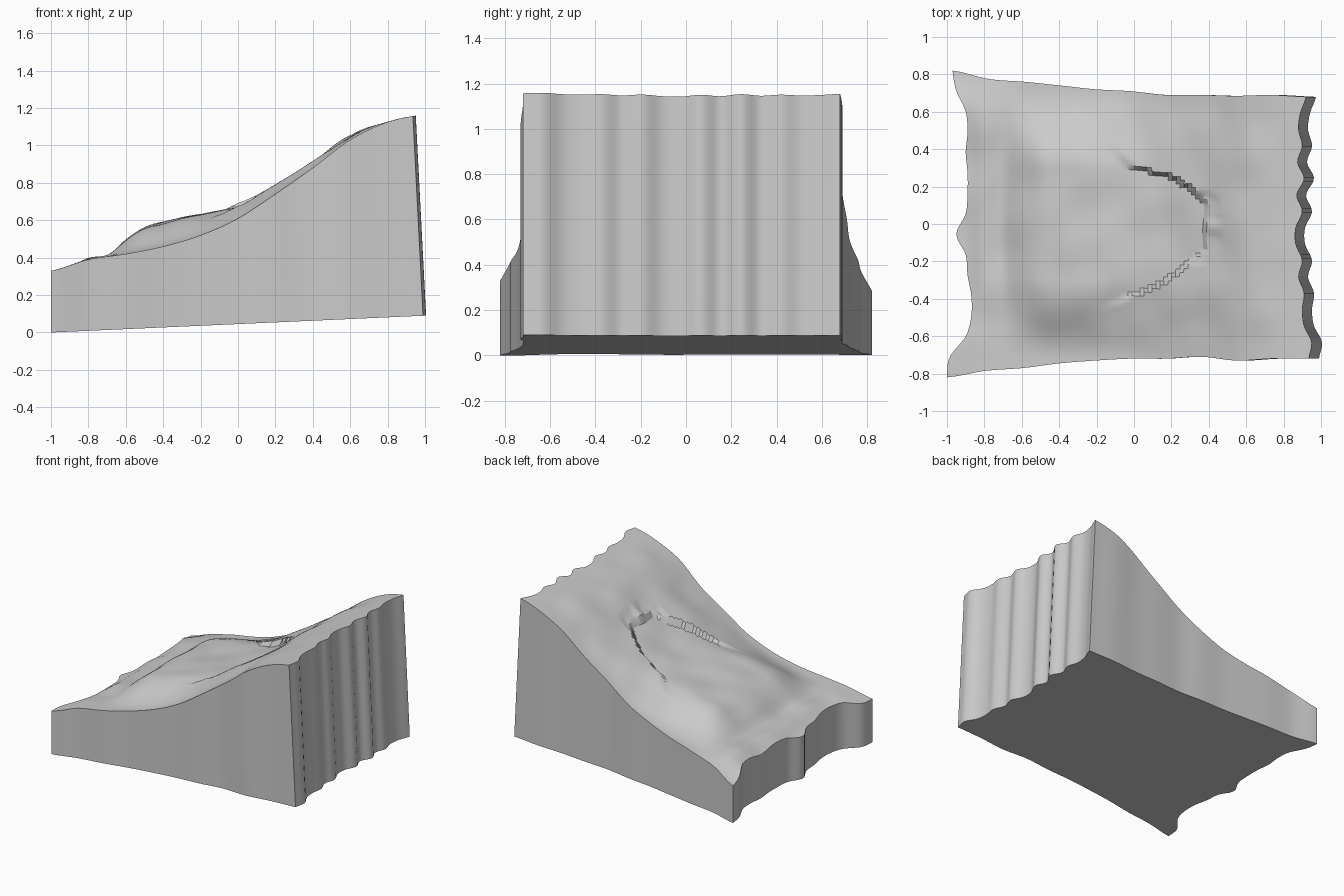
import bpy, bmesh, math

old = bpy.data.objects.get("Cube")
if old:
    bpy.data.objects.remove(old)

NX, NY = 84, 68


def curve(values, t):
    """Smooth curve through evenly spaced values, t from 0 to 1."""
    n = len(values) - 1
    s = min(max(t, 0), 1) * n
    i = min(int(s), n - 1)
    f = s - i
    a, b, c, d = (values[min(max(i + k, 0), n)] for k in (-1, 0, 1, 2))
    return b + f / 2 * (c - a + f * (2*a - 5*b + 4*c - d + f * (3*(b - c) + d - a)))


def smooth(a, b, x):
    t = min(max((x - a) / (b - a), 0), 1)
    return t * t * (3 - 2 * t)


# Plan outline of the block, each edge sampled evenly
low_end = [-1, -.985, -.9, -.87, -.87, -.89, -.9, -.95, -.9, -.89, -.89, -.9, -.89, -.9, -.95, -.97]
high_end = [.935, .95, .91, .90, .91, .88, .90, .865, .865, .90, .87, .91, .875, .90, .88, .89, .92]
front_edge = [-.82, -.785, -.77, -.745, -.73, -.72, -.72, -.71, -.73, -.72, -.72]
back_edge = [.82, .775, .76, .74, .72, .71, .69, .69, .685, .69, .68]
# Heights along the slope, and the swelling of the slipped mass
slope = [.33, .39, .42, .46, .52, .61, .74, .88, 1.03, 1.125, 1.165]
swelling = [0, -.02, 0, .00, .07, .12, .13, .125, .11, .095, .08, .065, .05, .04, .03, .025, .02, .01, 0, 0, 0]
# Half widths of the slip scar toward back and front, from its open end to its head
scar_back = [.41, .39, .30, .28, .26, .20, .12]
scar_front = [.45, .42, .38, .34, .29, .22, .14]


def in_scar(x, y):
    t = (x + .2) / .58
    if t > 1 or t < 0:
        return t < 0 and -.45 < y < .41
    return -curve(scar_front, t) < y < curve(scar_back, t)


def in_crack(x, y):
    return x < .46 - .8 * max(abs(y) - .1, 0) and .3 < x and .03 < abs(y + .02) < .18


def height(x, y):
    z = curve(slope, (x + 1) / 2)
    bump = curve(swelling, (x + 1) / 2)
    z += bump * (1 - smooth(.3, .72, abs(y)))
    z -= .05 * smooth(-.5, -.95, x) * smooth(.6, .82, y)
    ripple = math.sin(9*x + 4*y) * math.sin(11*y - 3*x) + .6 * math.sin(19*x - 6*y + 1) * math.sin(15*y + 8*x)
    z += .006 * ripple * smooth(.75, .5, abs(y)) * smooth(1, .5, x)
    if in_scar(x, y):
        z -= .045 * smooth(-.22, .2, x)
    elif in_crack(x, y):
        z -= .012
    return z


# Top surface
bm = bmesh.new()
grid = []
for i in range(NX + 1):
    column = []
    for j in range(NY + 1):
        u, v = i / NX, j / NY
        x0, x1 = curve(low_end, v), curve(high_end, v)
        y0, y1 = curve(front_edge, u), curve(back_edge, u)
        # Fade the wavy ends out so the inner grid stays square
        x = -.93 + 1.83 * u + (x0 + .93) * (1 - u) ** 4 + (x1 - .9) * u ** 4
        y = y0 + (y1 - y0) * v
        column.append(bm.verts.new((x, y, height(x, y))))
    grid.append(column)
for i in range(NX):
    for j in range(NY):
        bm.faces.new((grid[i][j], grid[i+1][j], grid[i+1][j+1], grid[i][j+1]))

# Side walls down to a gently tilted base
rim = [grid[i][0] for i in range(NX)] + [grid[NX][j] for j in range(NY)]
rim += [grid[i][NY] for i in range(NX, 0, -1)] + [grid[0][j] for j in range(NY, 0, -1)]
base = []
for p in rim:
    x = p.co.x + .05 * max(p.co.x, 0) * p.co.z
    base.append(bm.verts.new((x, p.co.y, .045 * (x + 1))))
for k in range(len(rim)):
    n = (k + 1) % len(rim)
    bm.faces.new((rim[k], base[k], base[n], rim[n]))
bm.faces.new(base[::-1])
bmesh.ops.recalc_face_normals(bm, faces=bm.faces)

mesh = bpy.data.meshes.new("hillside_block")
bm.to_mesh(mesh)
bm.free()
block = bpy.data.objects.new("hillside_block", mesh)
bpy.context.collection.objects.link(block)

# Plain grey material
grey = bpy.data.materials.new("plain_grey")
grey.use_nodes = True
colour = (.6, .6, .6, 1)
grey.diffuse_color = colour
grey.node_tree.nodes["Principled BSDF"].inputs["Base Color"].default_value = colour
mesh.materials.append(grey)

bpy.context.view_layer.objects.active = block
block.select_set(True)
bpy.ops.object.shade_smooth_by_angle(angle=math.radians(30))
